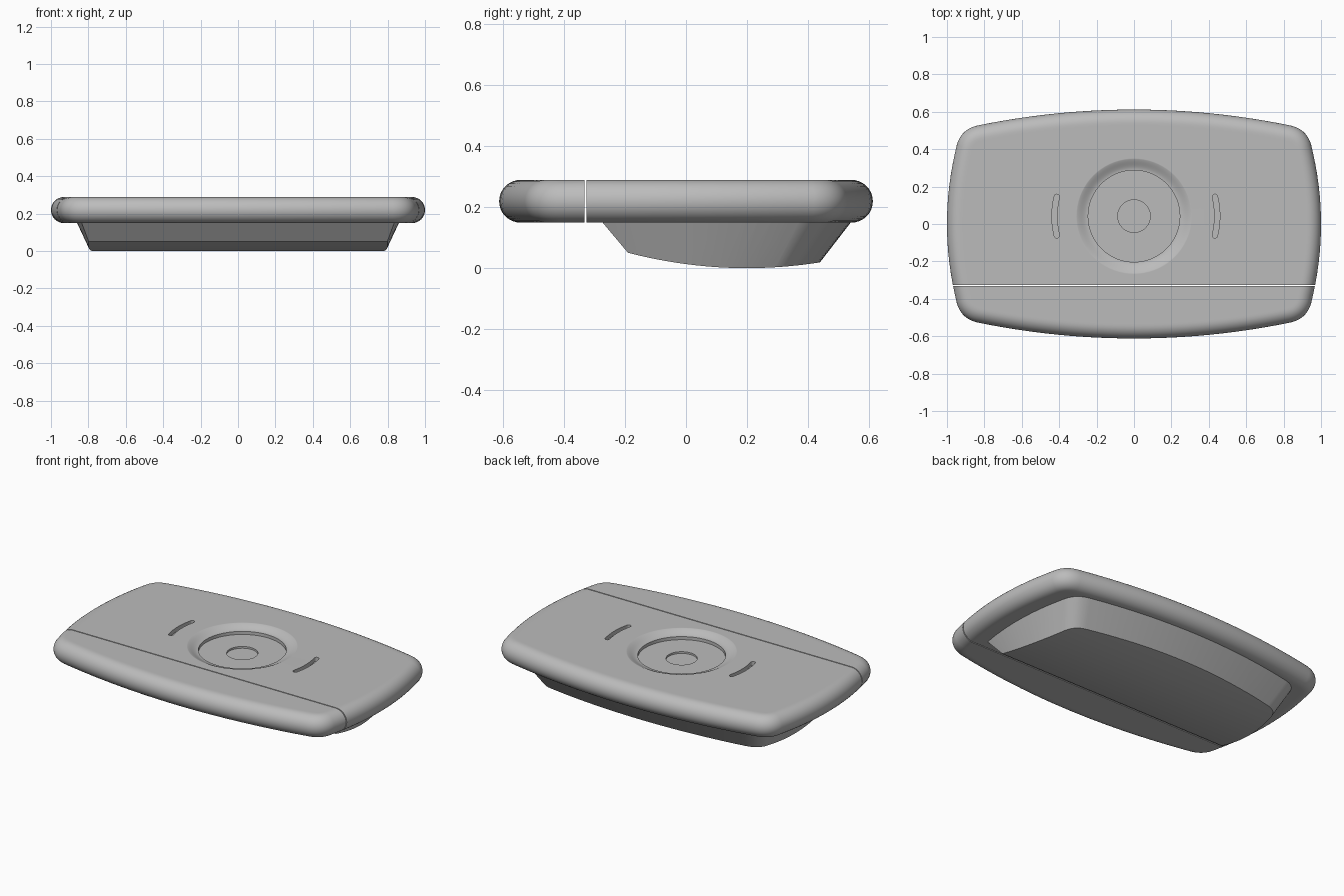
import bpy, bmesh
from math import sin, cos, pi
from mathutils import Vector

cube = bpy.data.objects.get("Cube")
if cube:
    bpy.data.objects.remove(cube)

grey = bpy.data.materials.new("plain_grey")
grey.use_nodes = True
grey.diffuse_color = (0.5, 0.5, 0.5, 1)
grey.node_tree.nodes["Principled BSDF"].inputs["Base Color"].default_value = (0.5, 0.5, 0.5, 1)

R = 0.07        # edge radius of the slab
MID = 0.219     # height of the slab's middle
TOP = MID + R


def outline():
    """Bowed rectangle with soft corners, counter-clockwise."""
    side = [Vector((1 - 0.297 * y * y, y)) for y in (0.42 * i / 8 for i in range(8))]
    a, b, c = Vector((0.948, 0.42)), Vector((0.925, 0.509)), Vector((0.83, 0.528))
    corner = [a * (1 - t) ** 2 + b * 2 * t * (1 - t) + c * t * t for t in (i / 12 for i in range(12))]
    back = [Vector((x, 0.612 - 0.122 * x * x)) for x in (0.83 * (1 - i / 12) for i in range(13))]
    quarter = side + corner + back
    half = quarter + [Vector((-p.x, p.y)) for p in reversed(quarter[:-1])]
    return half + [Vector((p.x, -p.y)) for p in reversed(half[1:-1])]


def inset(points, d):
    n = len(points)
    result = []
    for i, p in enumerate(points):
        t = (points((i + 1) % n) if callable(points) else points[(i + 1) % n]) - points[i - 1]
        t.normalize()
        result.append(p + Vector((-t.y, t.x)) * d)
    return result


def make_object(name, bm):
    bmesh.ops.recalc_face_normals(bm, faces=bm.faces)
    mesh = bpy.data.meshes.new(name)
    bm.to_mesh(mesh)
    bm.free()
    mesh.materials.append(grey)
    obj = bpy.data.objects.new(name, mesh)
    bpy.context.collection.objects.link(obj)
    return obj


def loft(rings):
    """Closed solid through rings of 3D points."""
    bm = bmesh.new()
    loops = [[bm.verts.new(p) for p in ring] for ring in rings]
    n = len(loops[0])
    for lo, hi in zip(loops, loops[1:]):
        for i in range(n):
            j = (i + 1) % n
            bm.faces.new((lo[i], lo[j], hi[j], hi[i]))
    bm.faces.new(loops[0])
    bm.faces.new(loops[-1])
    return bm


def level(points, z):
    return [(p[0], p[1], z) for p in points]


def apply_boolean(obj, cutter, operation):
    mod = obj.modifiers.new("cut", 'BOOLEAN')
    mod.operation, mod.solver, mod.object = operation, 'EXACT', cutter
    bpy.context.view_layer.update()
    graph = bpy.context.evaluated_depsgraph_get()
    mesh = bpy.data.meshes.new_from_object(obj.evaluated_get(graph))
    obj.modifiers.clear()
    obj.data = mesh
    mesh.materials.clear()
    mesh.materials.append(grey)
    bpy.data.objects.remove(cutter)


def finish(obj):
    bpy.ops.object.select_all(action='DESELECT')
    obj.select_set(True)
    bpy.context.view_layer.objects.active = obj
    bpy.ops.object.shade_smooth_by_angle(angle=pi / 6)
    obj.modifiers.new("even_shading", 'WEIGHTED_NORMAL').keep_sharp = True


SHAPE = outline()


# Slab with a half-round edge, trimmed on one side of the gap
def slab(name, y, direction):
    rings = [level(inset(SHAPE, R + 0.012), MID - R)]
    for i in range(17):
        a = -pi / 2 + pi * i / 16
        rings.append(level(inset(SHAPE, R * (1 - cos(a))), MID + R * sin(a)))
    rings.append(level(inset(SHAPE, R + 0.012), TOP))
    bm = loft(rings)
    cut = bmesh.ops.bisect_plane(bm, geom=bm.verts[:] + bm.edges[:] + bm.faces[:],
                                 plane_co=(0, y, 0), plane_no=(0, direction, 0), clear_inner=True)
    edges = [e for e in cut["geom_cut"] if isinstance(e, bmesh.types.BMEdge)]
    bmesh.ops.edgeloop_fill(bm, edges=edges)
    return make_object(name, bm)


front_strip = slab("front_strip", -0.332, -1)
main_slab = slab("main_slab", -0.326, 1)

# Round dish with a stepped pocket in the middle
profile = [(0.087, -0.055), (0.087, -0.044), (0.245, -0.044)]
for i in range(11):
    t = i / 10
    profile.append((0.245 + 0.075 * t, -0.025 + 0.0265 * t * t * (3 - 2 * t)))
profile.append((0.32, 0.05))
dish = loft([[(r * cos(2 * pi * i / 72), 0.042 + r * sin(2 * pi * i / 72), TOP + z)
              for i in range(72)] for r, z in profile])
apply_boolean(main_slab, make_object("dish_cutter", dish), 'DIFFERENCE')

# Curved slots either side of the dish
for side in (-1, 1):
    radius, half_width, span = 0.435, 0.014, 0.24
    path = []
    for end in (1, -1):
        for i in range(13):
            a = end * span * (2 * i / 12 - 1)
            r = radius + end * half_width
            path.append((r * cos(a), r * sin(a)))
        centre = Vector((radius * cos(span), end * radius * sin(span)))
        for i in range(1, 8):
            a = end * span + (0 if end > 0 else pi) + pi * i / 8
            path.append((centre.x + half_width * cos(a), centre.y + half_width * sin(a)))
    path = [(0.01 + side * x, 0.042 + y) for x, y in path]
    slot = make_object("slot_cutter", loft([level(path, TOP - 0.025), level(path, TOP + 0.05)]))
    apply_boolean(main_slab, slot, 'DIFFERENCE')

# Tapered underbody, trimmed to a slanted front and a curved bottom
wide = [(p.x * 0.865, p.y * 0.895) for p in SHAPE]
narrow = [(p.x * 0.767, p.y * 0.63) for p in SHAPE]
underbody = make_object("underbody", loft([level(narrow, -0.05), level(wide, 0.16)]))
trim = [(-0.278, 0.155)]
for i in range(25):
    y = -0.19 + 0.8 * i / 24
    trim.append((y, 0.33 * (y - 0.2) ** 2))
trim.append((0.61, 0.155))
keep = make_object("underbody_trim", loft([[(x, y, z) for y, z in trim] for x in (-1.2, 1.2)]))
apply_boolean(underbody, keep, 'INTERSECT')

for part in (front_strip, main_slab, underbody):
    finish(part)
